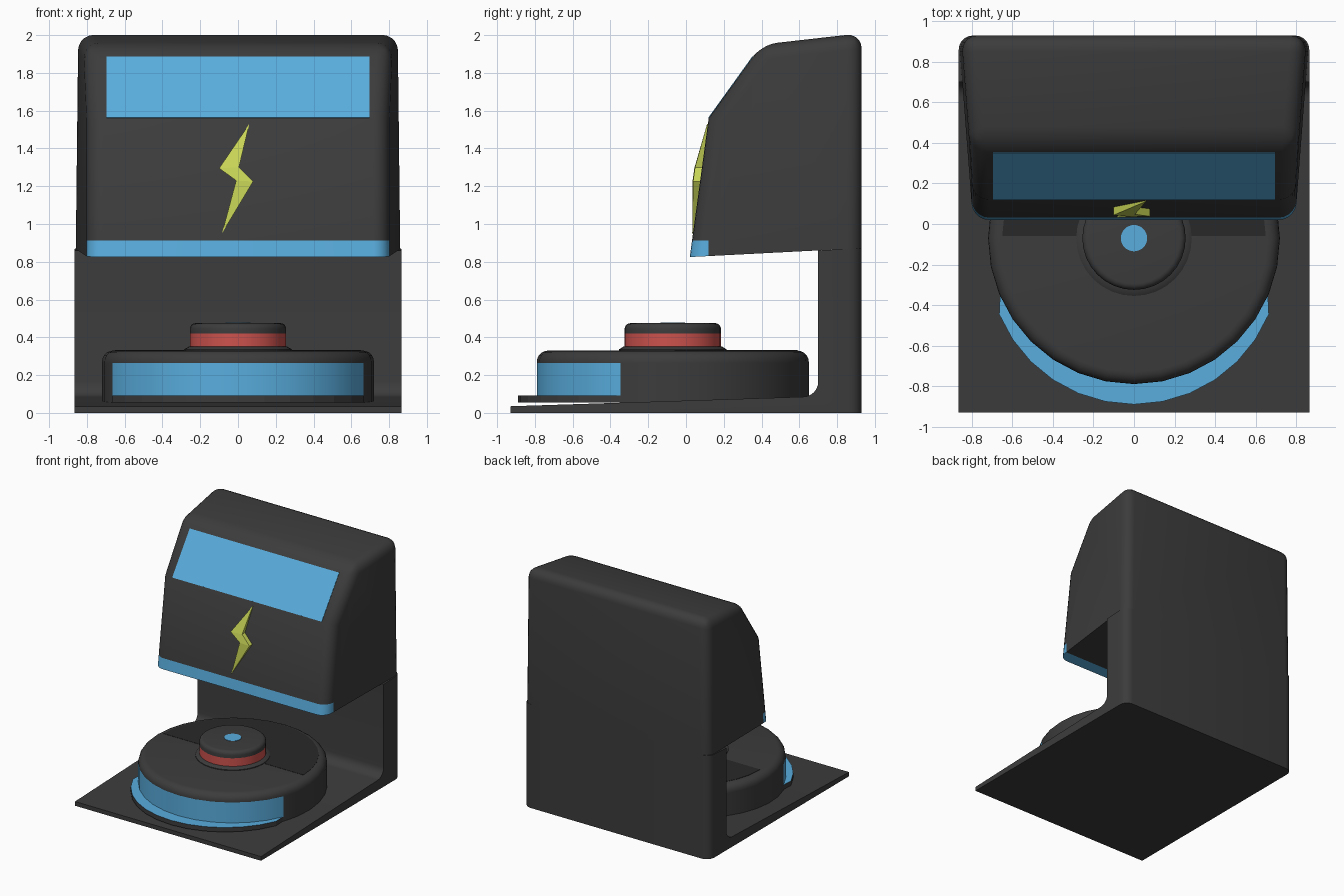
import bpy, bmesh
from math import sin, cos, pi

if "Cube" in bpy.data.objects:
    bpy.data.objects.remove(bpy.data.objects["Cube"])


def material(name, rgb):
    m = bpy.data.materials.new(name)
    m.diffuse_color = (*rgb, 1)
    m.use_nodes = True
    m.node_tree.nodes["Principled BSDF"].inputs["Base Color"].default_value = m.diffuse_color
    return m


DARK = material("dark_grey", (0.045, 0.045, 0.045))
DARKER = material("darker_grey", (0.022, 0.022, 0.022))
BLUE = material("blue", (0.10, 0.42, 0.73))
RED = material("red", (0.61, 0.085, 0.075))
LIME = material("lime", (0.61, 0.70, 0.10))
CY = -0.07            # centre of the round robot
SIDES = 32


def finish(bm, name, mats, smooth=True):
    bmesh.ops.recalc_face_normals(bm, faces=bm.faces)
    me = bpy.data.meshes.new(name)
    bm.to_mesh(me)
    bm.free()
    ob = bpy.data.objects.new(name, me)
    bpy.context.collection.objects.link(ob)
    for m in mats:
        me.materials.append(m)
    if smooth:
        bpy.ops.object.select_all(action='DESELECT')
        ob.select_set(True)
        bpy.context.view_layer.objects.active = ob
        bpy.ops.object.shade_smooth_by_angle(angle=0.6)
    return ob


def bridge(bm, a, b, material_index=0):
    n = len(a)
    for i in range(n):
        j = (i + 1) % n
        bm.faces.new((a[i], a[j], b[j], b[i])).material_index = material_index


def prism(profile, half):
    """Side profile (y, z) spanned across x; half gives the half width."""
    bm = bmesh.new()
    left, right = [[bm.verts.new((s * half(y, z), y, z)) for y, z in profile] for s in (-1, 1)]
    bm.faces.new(left)
    bm.faces.new(right[::-1])
    bridge(bm, left, right)
    return bm


def round_edges(bm, test, offset):
    edges = [e for e in bm.edges if test(*[v.co for v in e.verts])]
    bmesh.ops.bevel(bm, geom=edges, offset=offset, segments=5, profile=0.5, affect='EDGES')


def slab(name, outline, z0, z1, mats):
    """Flat plate; the second material, if any, goes on the top face."""
    bm = bmesh.new()
    low, high = [[bm.verts.new((x, y, z)) for x, y in outline] for z in (z0, z1)]
    bm.faces.new(low)
    bm.faces.new(high).material_index = len(mats) - 1
    bridge(bm, low, high)
    return finish(bm, name, mats, False)


def lathe(name, profile, mats, pick=lambda c: 0):
    """Closed (radius, z) profile turned about the robot axis."""
    bm = bmesh.new()
    rings = [[bm.verts.new((r * cos(2 * pi * i / SIDES), CY + r * sin(2 * pi * i / SIDES), z))
              for i in range(SIDES)] for r, z in profile]
    bm.faces.new(rings[0])
    bm.faces.new(rings[-1])
    for a, b in zip(rings, rings[1:]):
        bridge(bm, a, b)
    for f in bm.faces:
        f.material_index = pick(f.calc_center_median())
    return finish(bm, name, mats)


def quarter(r, z, size, n=5):
    """Rounded upper rim ending at radius r - size and height z."""
    return [(r - size + size * cos(pi / 2 * i / n), z - size + size * sin(pi / 2 * i / n))
            for i in range(n + 1)]


def arc(r, a0, a1, n, dy=0):
    return [(r * cos(a0 + (a1 - a0) * i / n), CY + dy + r * sin(a0 + (a1 - a0) * i / n))
            for i in range(n + 1)]


# Dock base: thin ramp, inner fillet and lower back wall
fillet = [(0.62 + 0.08 * sin(pi / 2 * i / 6), 0.165 - 0.08 * cos(pi / 2 * i / 6)) for i in range(7)]
bm = prism([(0.93, 0), (-0.93, 0), (-0.93, 0.035)] + fillet + [(0.70, 0.86), (0.93, 0.872)],
           lambda y, z: 0.865)
round_edges(bm, lambda a, b: min(a.y, b.y) > 0.92 and a.x * b.x > 0, 0.07)
finish(bm, "dock_base", [DARK])

# Hood: tapered overhanging head with a blue lip along its lower front
bm = prism([(0.93, 0.872), (0.02, 0.825), (0.12, 1.56), (0.40, 1.95), (0.93, 2.01)],
           lambda y, z: 0.803 + 0.077 * y - 0.0113 * z)
round_edges(bm, lambda a, b: min(a.z, b.z) > 1.9 or (a.x * b.x > 0 and max(a.z, b.z) > 0.9), 0.08)
bmesh.ops.bisect_plane(bm, geom=bm.verts[:] + bm.edges[:] + bm.faces[:],
                       plane_co=(0, 0, 0.912), plane_no=(0, 0, 1))
low = [f for f in bm.faces if max(v.co.z for v in f.verts) < 0.913]
geom = list({e for f in low for e in f.edges} | {v for f in low for v in f.verts}) + low
bmesh.ops.bisect_plane(bm, geom=geom, plane_co=(0, 0.12, 0), plane_no=(0, 1, 0))
for f in bm.faces:
    if all(v.co.z < 0.913 and v.co.y < 0.121 for v in f.verts):
        f.material_index = 1
finish(bm, "hood", [DARK, BLUE])

# Sloped blue display on the hood
bm = prism([(0.118, 1.563), (0.351, 1.887), (0.362, 1.88), (0.13, 1.556)], lambda y, z: 0.695)
finish(bm, "display_panel", [BLUE], False)

# Faceted bolt marker: tips touch the hood, the middle stands out
bolt = [(0.06, 1.53, 0.004), (-0.10, 1.295, 0.04), (-0.01, 1.23, 0.04),
        (-0.085, 0.95, 0.004), (0.08, 1.225, 0.037), (0.005, 1.30, 0.037)]
bm = bmesh.new()
front, back = [[bm.verts.new((x, 0.12 - (1.56 - z) * 0.136 + (0.01 if rear else -d), z))
                for x, z, d in bolt] for rear in (False, True)]
for ids in ((0, 1, 5), (1, 2, 4, 5), (2, 3, 4)):
    bm.faces.new([front[i] for i in ids])
    bm.faces.new([back[i] for i in ids])
bridge(bm, front, back)
finish(bm, "charge_bolt", [LIME], False)

# Robot disc with blue bumper band over the front twelve sides
lathe("robot_body", [(0.72, 0.055), (0.72, 0.092), (0.72, 0.265)] + quarter(0.72, 0.33, 0.06),
      [DARK, BLUE],
      lambda c: int(0.092 < c.z < 0.264 and c.y < CY - 0.275 and (c.x ** 2 + (c.y - CY) ** 2) > 0.3))

# Bumper ledge: crescent made from the disc edge shifted forward
a0, a1 = pi * 1.125, pi * 1.875
slab("bumper_ledge", arc(0.72, a0, a1, 12, -0.1) + arc(0.715, a1, a0, 12), 0.055, 0.093, [DARK, BLUE])

# Darker rear lid on the robot top
slab("rear_lid", arc(0.65, 0, pi, 16, 0.01), 0.32, 0.332, [DARKER])

# Sensor turret with flange, red band and blue button
lathe("turret_flange", [(0.285, 0.32), (0.285, 0.336), (0.26, 0.352)], [DARK])
lathe("turret", [(0.255, 0.33), (0.255, 0.35), (0.255, 0.42)] + quarter(0.255, 0.475, 0.03),
      [DARK, RED], lambda c: int(0.351 < c.z < 0.419))
lathe("button", [(0.065, 0.46), (0.065, 0.478)], [BLUE])
